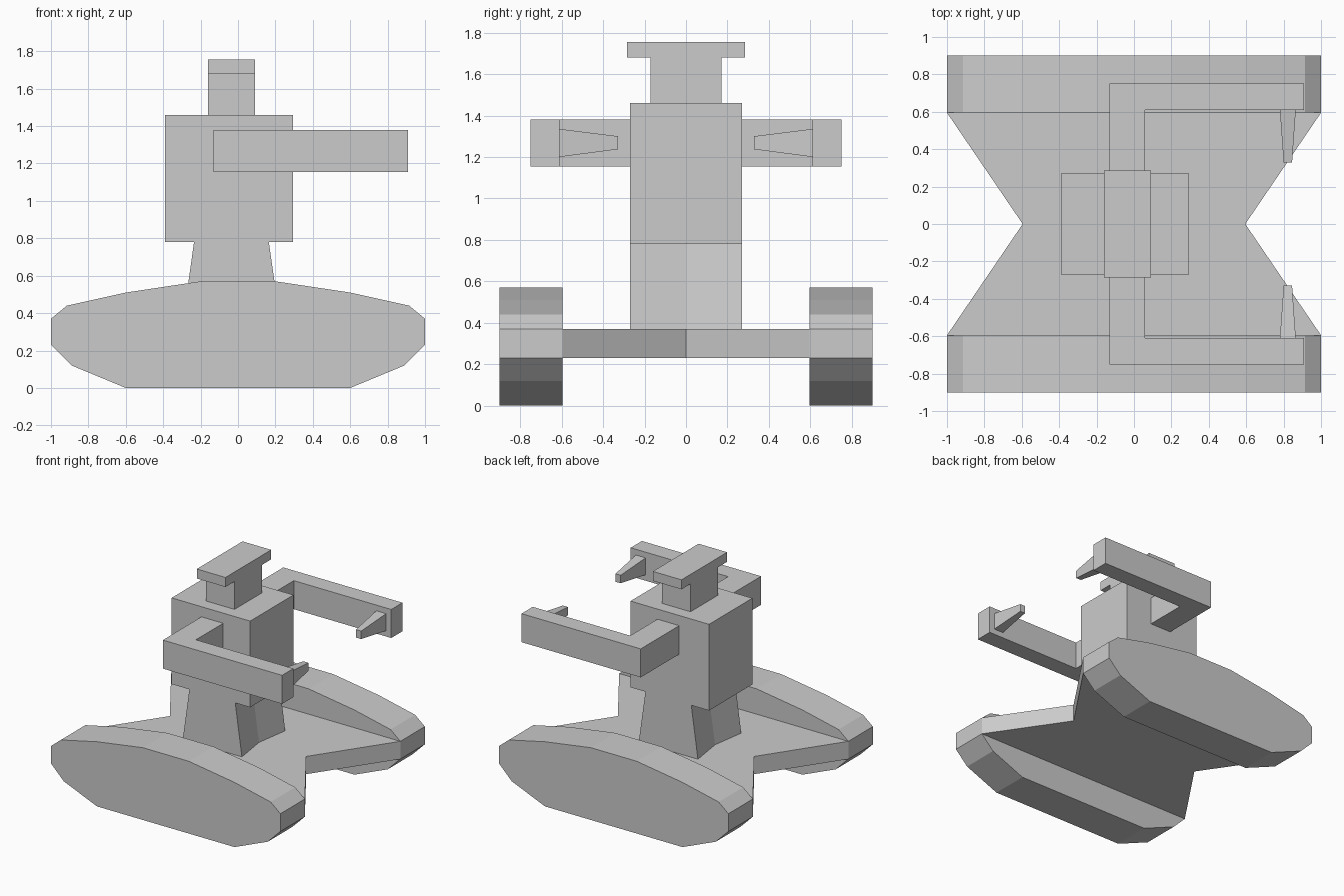
import bpy, bmesh

if "Cube" in bpy.data.objects:
    bpy.data.objects.remove(bpy.data.objects["Cube"])


def loft(name, start, end, mirror=False):
    """Solid between two matching loops of 3D points, optionally mirrored across y = 0."""
    bm = bmesh.new()
    a = [bm.verts.new(p) for p in start]
    b = [bm.verts.new(p) for p in end]
    bm.faces.new(a)
    bm.faces.new(b)
    for i in range(len(a)):
        j = (i + 1) % len(a)
        bm.faces.new((a[i], a[j], b[j], b[i]))
    bmesh.ops.recalc_face_normals(bm, faces=bm.faces)
    mesh = bpy.data.meshes.new(name)
    bm.to_mesh(mesh)
    bm.free()
    obj = bpy.data.objects.new(name, mesh)
    bpy.context.collection.objects.link(obj)
    if mirror:
        mod = obj.modifiers.new("mirror", 'MIRROR')
        mod.use_axis = (False, True, False)
        mod.use_mirror_merge = False
    return obj


def level(points, z):
    return [(x, y, z) for x, y in points]


def upright(points, y):
    return [(x, y, z) for x, z in points]


def rect(a0, a1, b0, b1):
    return [(a0, b0), (a1, b0), (a1, b1), (a0, b1)]


def extrude_z(name, points, z0, z1, mirror=False):
    return loft(name, level(points, z0), level(points, z1), mirror)


# Pair of crawler tracks
half = [(0.6, 0), (0.89, 0.12), (1, 0.23), (1, 0.37),
        (0.915, 0.44), (0.6, 0.51), (0.2, 0.57)]
track = half + [(-x, z) for x, z in reversed(half)]
loft("tracks", upright(track, -0.9), upright(track, -0.595), mirror=True)

# Bow-tie chassis plate between the tracks
extrude_z("chassis", [(-1, -0.595), (1, -0.595), (0.595, 0),
                      (1, 0.595), (-1, 0.595), (-0.595, 0)], 0.23, 0.37)


# Tapered waist with slightly hollowed front and back
def waist_loop(x0, x1, inset, z):
    return level([(x0, -0.27), (x1, -0.27), (x1 - inset, 0),
                  (x1, 0.27), (x0, 0.27), (x0 + inset, 0)], z)


loft("waist", waist_loop(-0.293, 0.223, 0.04, 0.37),
     waist_loop(-0.235, 0.165, 0.04, 0.78))

# Torso, neck and head
extrude_z("torso", rect(-0.39, 0.295, -0.27, 0.27), 0.78, 1.46)
extrude_z("neck_and_head", [(-0.16, -0.172), (0.09, -0.172),
                            (0.09, 0.172), (-0.16, 0.172)], 1.46, 1.68)
extrude_z("head_bar", rect(-0.16, 0.09, -0.285, 0.285), 1.68, 1.755)

# Bent arms
extrude_z("arms", [(-0.13, -0.27), (-0.13, -0.75), (0.91, -0.75),
                   (0.91, -0.61), (0.06, -0.61), (0.06, -0.27)],
          1.155, 1.38, mirror=True)

# Tapered claws pointing inward
loft("claws", upright(rect(0.78, 0.865, 1.2, 1.335), -0.61),
     upright(rect(0.80, 0.845, 1.237, 1.3), -0.328), mirror=True)
